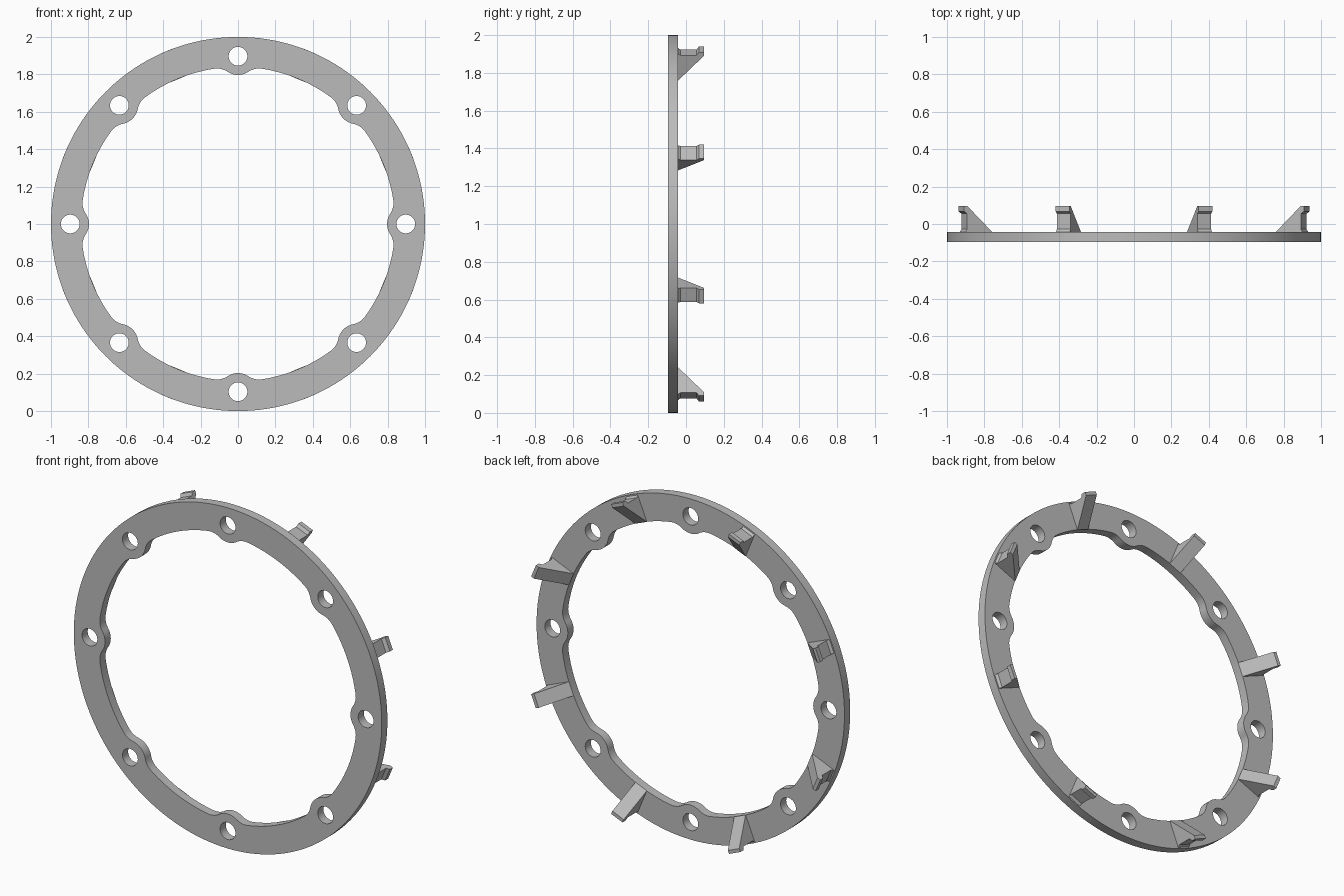
import bpy, bmesh
from math import sin, cos, pi, acos, atan2
from mathutils import Matrix, Vector

cube = bpy.data.objects.get("Cube")
if cube:
    bpy.data.objects.remove(cube)

grey = bpy.data.materials.new("light grey")
grey.use_nodes = True
grey.diffuse_color = (0.5, 0.5, 0.5, 1)
grey.node_tree.nodes["Principled BSDF"].inputs["Base Color"].default_value = (0.5, 0.5, 0.5, 1)

COUNT = 8
OUTER, INNER = 1.0, 0.84
BOLT, HOLE, BOSS, FILLET = 0.897, 0.05, 0.1, 0.1
FRONT, BACK, TIP = -0.095, -0.042, 0.095


def arc(cx, cy, r, a0, a1, n):
    return [Vector((cx + r * cos(a0 + (a1 - a0) * i / n),
                    cy + r * sin(a0 + (a1 - a0) * i / n))) for i in range(n + 1)]


def circle(cx, cy, r, n):
    return arc(cx, cy, r, 0, 2 * pi, n)[:-1]


def inner_outline():
    # Half of one boss around the +x axis: boss arc, fillet, then plain ring
    d = INNER - FILLET
    a = acos((d * d + BOLT ** 2 - (BOSS + FILLET) ** 2) / (2 * d * BOLT))
    fx, fy = d * cos(a), d * sin(a)
    touch = atan2(fy, fx - BOLT)
    half = arc(BOLT, 0, BOSS, pi, touch, 8)
    half += arc(fx, fy, FILLET, touch - pi, a, 8)[1:]
    half += arc(0, 0, INNER, a, pi / COUNT, 8)[1:]
    # Mirror to a full segment, then repeat around the ring
    segment = [Vector((p.x, -p.y)) for p in reversed(half[1:])] + half[:-1]
    points = []
    for k in range(COUNT):
        turn = Matrix.Rotation(2 * pi * k / COUNT, 2)
        points += [turn @ p for p in segment]
    return points


def finish(bm, name):
    bmesh.ops.recalc_face_normals(bm, faces=bm.faces)
    mesh = bpy.data.meshes.new(name)
    bm.to_mesh(mesh)
    bm.free()
    mesh.materials.append(grey)
    obj = bpy.data.objects.new(name, mesh)
    bpy.context.collection.objects.link(obj)
    return obj


# Ring plate with bosses and bolt holes, from a filled flat outline
curve = bpy.data.curves.new("ring_outline", "CURVE")
curve.dimensions = "2D"
curve.fill_mode = "BOTH"
curve.extrude = (BACK - FRONT) / 2
loops = [circle(0, 0, OUTER, 160), inner_outline()]
for k in range(COUNT):
    a = 2 * pi * k / COUNT
    loops.append(circle(BOLT * cos(a), BOLT * sin(a), HOLE, 32))
for loop in loops:
    spline = curve.splines.new("POLY")
    spline.points.add(len(loop) - 1)
    for point, p in zip(spline.points, loop):
        point.co = (p.x, p.y, 0, 1)
    spline.use_cyclic_u = True
outline = bpy.data.objects.new("ring_outline", curve)
bpy.context.collection.objects.link(outline)
flat = bpy.data.meshes.new_from_object(
    outline.evaluated_get(bpy.context.evaluated_depsgraph_get()))
bm = bmesh.new()
bm.from_mesh(flat)
bpy.data.objects.remove(outline)
bpy.data.meshes.remove(flat)
bmesh.ops.remove_doubles(bm, verts=bm.verts, dist=0.0001)
bm.transform(Matrix.Translation((0, (FRONT + BACK) / 2, 1)) @ Matrix.Rotation(pi / 2, 4, "X"))
ring = finish(bm, "ring_plate")
bpy.ops.object.select_all(action="DESELECT")
ring.select_set(True)
bpy.context.view_layer.objects.active = ring
bpy.ops.object.shade_smooth_by_angle(angle=pi / 6)

# Hooked clips on the back, halfway between the bolt holes
HALF_WIDTH = 0.04
profile = [(0.838, BACK), (0.992, BACK), (0.982, -0.028), (0.982, 0.055),
           (1.0, 0.068), (1.0, TIP), (0.98, TIP)]
for k in range(COUNT):
    bm = bmesh.new()
    face = bm.faces.new([bm.verts.new((r, y, -HALF_WIDTH)) for r, y in profile])
    side = bmesh.ops.extrude_face_region(bm, geom=[face])["geom"]
    bmesh.ops.translate(bm, vec=(0, 0, 2 * HALF_WIDTH),
                        verts=[v for v in side if isinstance(v, bmesh.types.BMVert)])
    turn = Matrix.Rotation(2 * pi * (k + 0.5) / COUNT, 4, "Y")
    bm.transform(Matrix.Translation((0, 0, 1)) @ turn)
    finish(bm, f"clip_{k + 1}")
